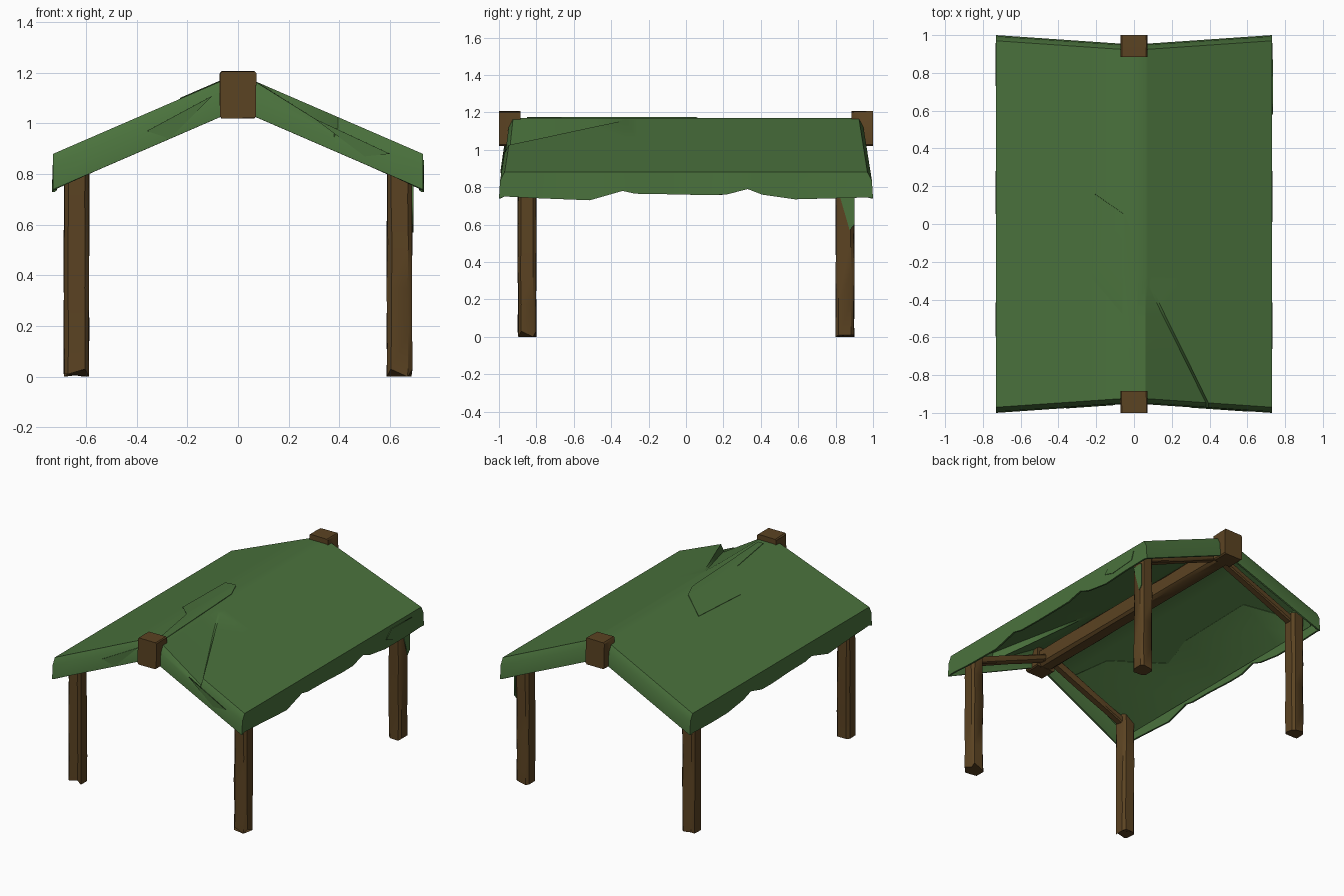
import bpy, bmesh, math, random
from mathutils import Vector

random.seed(4)
cube = bpy.data.objects.get("Cube")
if cube:
    bpy.data.objects.remove(cube, do_unlink=True)


def material(name, rgb):
    m = bpy.data.materials.new(name)
    m.use_nodes = True
    m.diffuse_color = (*rgb, 1)
    m.node_tree.nodes["Principled BSDF"].inputs["Base Color"].default_value = (*rgb, 1)
    return m


GREEN = material("green cloth", (0.069, 0.168, 0.046))
WOOD = material("brown wood", (0.105, 0.056, 0.016))


def finish(bm, name, mat, angle=40, thickness=0):
    for edge in bm.edges:
        if edge.is_boundary:
            edge.smooth = False
    mesh = bpy.data.meshes.new(name)
    bm.to_mesh(mesh)
    bm.free()
    ob = bpy.data.objects.new(name, mesh)
    bpy.context.collection.objects.link(ob)
    mesh.materials.append(mat)
    bpy.ops.object.select_all(action='DESELECT')
    ob.select_set(True)
    bpy.context.view_layer.objects.active = ob
    bpy.ops.object.shade_smooth_by_angle(angle=math.radians(angle), keep_sharp_edges=True)
    if thickness:
        mod = ob.modifiers.new("thickness", 'SOLIDIFY')
        mod.thickness = thickness


HALF, FLAT, RIDGE, EAVE, DROP = 0.73, 0.06, 1.17, 0.88, 0.14


def roof_z(x):
    t = max(0, (abs(x) - FLAT) / (HALF - FLAT))
    return RIDGE + (EAVE - RIDGE) * t


def end_y(x):
    return 0.95 + 0.05 * abs(x) / HALF


# Hem heights along the eaves
HEM = {-1: .75, -.8: .74, -.53: .73, -.35: .78, -.28: .765, -.1: .762, .1: .758,
       .22: .76, .34: .79, .42: .76, .6: .735, .8: .74, 1: .745}


def fold(y):
    """How far the sunken fold has opened at this y."""
    return min(1, max(0, (-0.33 - y) / 0.59))


def cloth_row(s, inset, drop):
    """One row of cloth across the ridge, from hem to hem."""
    open_ = fold(s * 0.92)
    crease = 0.075 + 0.305 * open_
    columns = [(-HALF + (HALF - FLAT) * k / 4, 0) for k in range(5)] + [(0, 0), (FLAT, 0)]
    columns += [(crease, 0.06 * open_ * (1 - drop / DROP)), (crease + 0.014, 0)]
    columns += [(crease + 0.014 + (HALF - crease - 0.014) * k / 3, 0) for k in (1, 2, 3)]
    row = [Vector((x, s * (end_y(x) - inset), roof_z(x) - sink - drop)) for x, sink in columns]
    for end in (0, -1):
        hem = row[end].copy()
        if drop:
            hem.y, hem.z = s * end_y(HALF), EAVE - DROP
        else:
            hem.z = HEM[s]
            hem.x *= 1 + 0.006 * math.sin(9 * s)
        row = [hem] + row if end == 0 else row + [hem]
    return row


# Cloth canopy with skirts on all four sides
rows = [cloth_row(-1, 0, DROP), cloth_row(-1, 0.006, 0.045)]
rows += [cloth_row(s, 0.03, 0) for s in HEM]
rows += [cloth_row(1, 0.006, 0.045), cloth_row(1, 0, DROP)]
bm = bmesh.new()
grid = [[bm.verts.new(p) for p in row] for row in rows]
last_row, last_col = len(grid) - 2, len(grid[0]) - 2
for j in range(last_row + 1):
    for i in range(last_col + 1):
        if j in (0, last_row) and i in (0, last_col):
            continue
        bm.faces.new((grid[j][i], grid[j][i + 1], grid[j + 1][i + 1], grid[j + 1][i]))
# Crisp outline around the sunken fold
for lower, upper in zip(grid[2:], grid[3:]):
    if upper[0].co.y < -0.3:
        for column in (7, 8, 9):
            bm.edges.get((lower[column], upper[column])).smooth = False
bmesh.ops.remove_doubles(bm, verts=bm.verts, dist=0.0005)
finish(bm, "canopy", GREEN, 50, 0.012)

# Loose cloth under the right slope, hanging from the roof to the hem
bm = bmesh.new()
strips = []
for y, x in [(-.93, .25), (-.6, .28), (-.25, .5), (0, .43), (.6, .42), (.75, .6), (.93, .64)]:
    middle = (x + HALF) / 2
    points = ((x, roof_z(x) - 0.016), (middle, roof_z(middle) - 0.045), (HALF - 0.016, 0.8))
    strips.append([bm.verts.new((-a, y, z)) for a, z in points])
for a, b in zip(strips, strips[1:]):
    for k in (0, 1):
        bm.faces.new((a[k], a[k + 1], b[k + 1], b[k]))
bmesh.ops.recalc_face_normals(bm, faces=bm.faces)
finish(bm, "sagging_lining", GREEN, 20, 0.004)


def plate(name, points):
    bm = bmesh.new()
    bm.faces.new([bm.verts.new(p) for p in points])
    finish(bm, name, GREEN, 10, 0.005)


# Raised patch beside the ridge
bm = bmesh.new()
outline = [(-.21, .16), (-.23, -.28), (-.06, -.48), (0, -.85), (.04, -.85), (0, -.07), (-.05, .05)]
bm.faces.new([bm.verts.new((x, y, 0)) for x, y in outline])
bmesh.ops.bisect_plane(bm, geom=bm.verts[:] + bm.edges[:] + bm.faces[:],
                       plane_co=(-FLAT, 0, 0), plane_no=(1, 0, 0))
for v in bm.verts:
    v.co.z = roof_z(v.co.x) + 0.004
finish(bm, "roof_patch", GREEN, 30, 0.006)

# Small folds on the hems
plate("eave_fold", [(.735, .58, .80), (.735, .66, .775), (.735, .85, .79), (.735, .87, .85), (.735, .64, .855)])
for name, corners in (("front_right_fold", [(-.36, .97), (-.27, .94), (-.1, 1.11)]),
                      ("front_left_fold", [(.3, 1.02), (.5, .87), (.6, .88)])):
    plate(name, [(x, -end_y(x) - 0.002, z) for x, z in corners])


def timber(name, start, end, width, depth, jitter=0.004, rings=5, chamfer=0.16, rough_end=False):
    """Chamfered, slightly uneven timber between two points."""
    start, end = Vector(start), Vector(end)
    axis = (end - start).normalized()
    side = Vector((1, 0, 0)) if abs(axis.x) < 0.5 else Vector((0, 1, 0))
    up = axis.cross(side).normalized()
    w, d, c = width / 2, depth / 2, min(width, depth) * chamfer
    profile = [(w - c, -d), (w, c - d), (w, d - c), (w - c, d),
               (c - w, d), (-w, d - c), (-w, c - d), (c - w, -d)]
    bm = bmesh.new()
    loops = []
    for k in range(rings):
        centre = start.lerp(end, k / (rings - 1))
        loop = []
        for a, b in profile:
            p = centre + side * (a - random.random() * jitter * (1 if a > 0 else -1))
            p += up * (b - random.random() * jitter * (1 if b > 0 else -1))
            if rough_end and k == 0:
                p += axis * random.choice((0, 0, 0.01, 0.03))
            loop.append(bm.verts.new(p))
        loops.append(loop)
    for lower, upper in zip(loops, loops[1:]):
        for i in range(8):
            j = (i + 1) % 8
            bm.faces.new((lower[i], lower[j], upper[j], upper[i]))
    bm.faces.new(loops[0][::-1])
    bm.faces.new(loops[-1])
    bmesh.ops.recalc_face_normals(bm, faces=bm.faces)
    finish(bm, name, WOOD, 38)


# Posts and rafters at the four corners
for fy, end_name in ((-1, "front"), (1, "back")):
    for fx, side_name in ((-1, "right"), (1, "left")):
        timber(f"{end_name}_{side_name}_post", (fx * .638, fy * .85, 0),
               (fx * .638, fy * .85, .875), .104, .104, 0.006, 6, rough_end=True)
        timber(f"{end_name}_{side_name}_rafter", (fx * .03, fy * .85, roof_z(.03) - .1),
               (fx * .66, fy * .85, roof_z(.66) - .1), .06, .05)
    # Exposed end of the ridge beam
    timber(f"{end_name}_ridge_end", (0, fy * .885, 1.113), (0, fy, 1.113), .146, .188, 0.003, 3, 0.05)

# Ridge beam under the cloth
timber("ridge_beam", (0, -.9, 1.085), (0, .9, 1.085), .11, .13, 0.006, 8)

# Scrap of cloth hanging down one post
plate("hanging_scrap", [(.692, .82, .76), (.692, .875, .57), (.692, .9, .6), (.692, .9, .76)])
